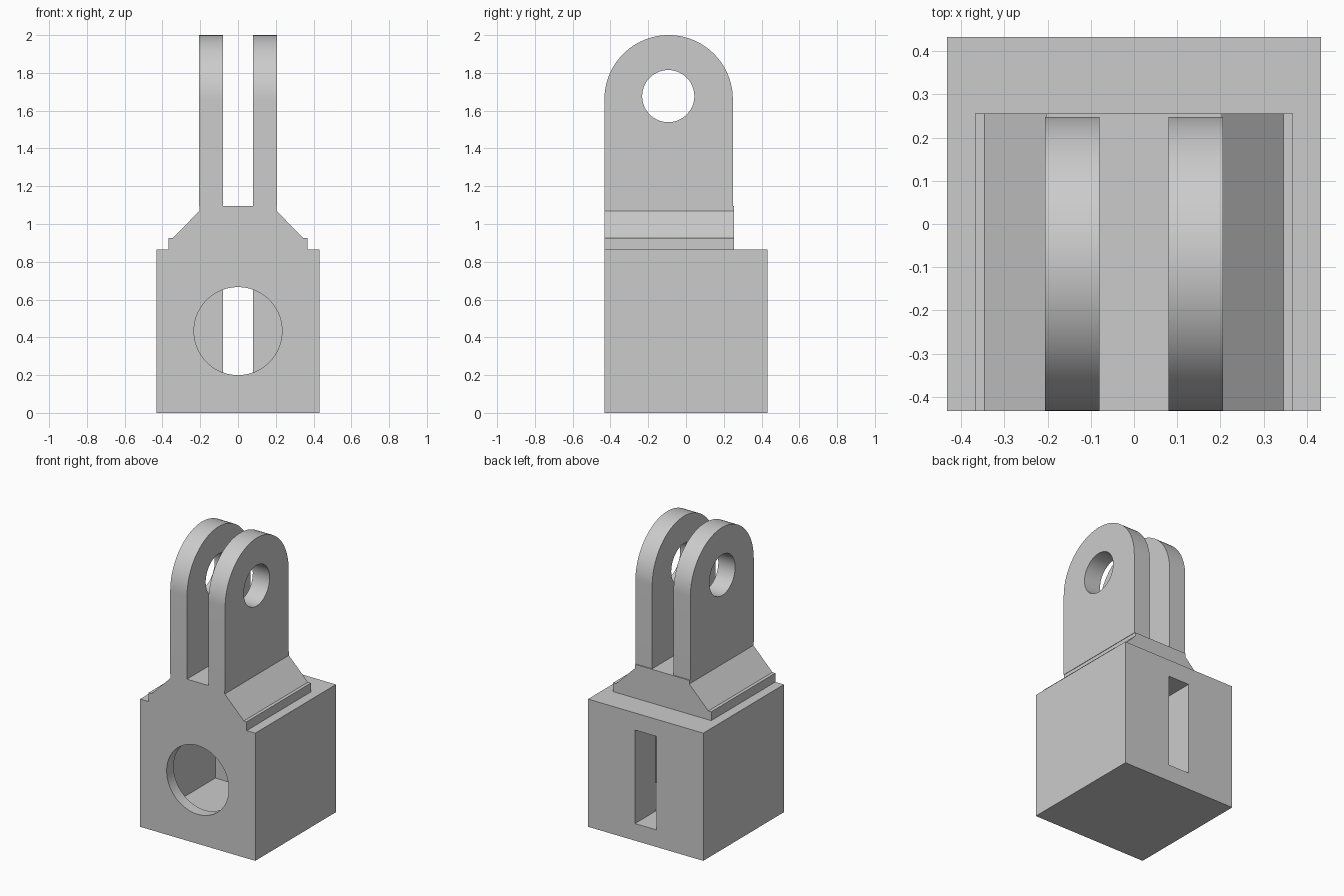
import bpy
import bmesh
from math import pi, sin, cos, radians
from mathutils import Matrix, Vector

cube = bpy.data.objects.get("Cube")
if cube:
    bpy.data.objects.remove(cube, do_unlink=True)

grey = bpy.data.materials.new("plain grey")
grey.use_nodes = True
colour = (0.6, 0.6, 0.6, 1)
grey.diffuse_color = colour
grey.node_tree.nodes["Principled BSDF"].inputs["Base Color"].default_value = colour


def make_object(name, bm):
    bmesh.ops.recalc_face_normals(bm, faces=bm.faces)
    mesh = bpy.data.meshes.new(name)
    bm.to_mesh(mesh)
    bm.free()
    mesh.materials.append(grey)
    obj = bpy.data.objects.new(name, mesh)
    bpy.context.collection.objects.link(obj)
    return obj


def box(name, low, high):
    low, high = Vector(low), Vector(high)
    bm = bmesh.new()
    bmesh.ops.create_cube(bm, size=1)
    bmesh.ops.scale(bm, vec=high - low, verts=bm.verts)
    bmesh.ops.translate(bm, vec=(low + high) / 2, verts=bm.verts)
    return make_object(name, bm)


def cylinder(name, centre, radius, length, axis):
    bm = bmesh.new()
    bmesh.ops.create_cone(bm, cap_ends=True, segments=96, radius1=radius,
                          radius2=radius, depth=length)
    bmesh.ops.rotate(bm, matrix=Matrix.Rotation(pi / 2, 3, axis), verts=bm.verts)
    bmesh.ops.translate(bm, vec=centre, verts=bm.verts)
    return make_object(name, bm)


def prism(name, points, offset):
    bm = bmesh.new()
    face = bm.faces.new([bm.verts.new(p) for p in points])
    grown = bmesh.ops.extrude_face_region(bm, geom=[face])["geom"]
    moved = [v for v in grown if isinstance(v, bmesh.types.BMVert)]
    bmesh.ops.translate(bm, vec=offset, verts=moved)
    return make_object(name, bm)


def activate(obj):
    bpy.ops.object.select_all(action="DESELECT")
    obj.select_set(True)
    bpy.context.view_layer.objects.active = obj


def cut(obj, cutter):
    mod = obj.modifiers.new("cut", "BOOLEAN")
    mod.operation = "DIFFERENCE"
    mod.solver = "EXACT"
    mod.object = cutter
    activate(obj)
    bpy.ops.object.modifier_apply(modifier=mod.name)
    bpy.data.objects.remove(cutter, do_unlink=True)


def smooth(obj):
    activate(obj)
    bpy.ops.object.shade_smooth_by_angle(angle=radians(30))


half = 0.432
block_top = 0.866
mid = block_top / 2
room = 0.317
shoulder_back = 0.255
prong_base = 1.095

# Hollow block with a round front opening and a narrow back slot
block = box("block", (-half, -half, 0), (half, half, block_top))
cut(block, box("cavity_cutter", (-room, -0.357, mid - room), (room, 0.21, mid + room)))
cut(block, cylinder("opening_cutter", (0, -half, mid), 0.233, 0.4, "X"))
cut(block, box("slot_cutter", (-0.08, 0.1, mid - room), (0.08, 0.6, mid + room)))
smooth(block)

# Stepped and sloped shoulder on top of the block
side = [(0.368, block_top), (0.368, 0.926), (0.346, 0.926), (0.203, 1.07), (0.203, prong_base)]
outline = side + [(-x, z) for x, z in reversed(side)]
prism("shoulder", [(x, -half, z) for x, z in outline], (0, shoulder_back + half, 0))

# Pair of round-topped prongs with a pin hole
radius = 0.34
arch_y, arch_z = radius - half, 2 - radius
steps = 48
arch = [(arch_y + radius * cos(pi * i / steps), arch_z + radius * sin(pi * i / steps))
        for i in range(steps + 1)]
arch += [(-half, prong_base), (arch_y + radius, prong_base)]
for name, x in (("left_prong", 0.08), ("right_prong", -0.206)):
    prong = prism(name, [(x, y, z) for y, z in arch], (0.126, 0, 0))
    cut(prong, cylinder("pin_cutter", (x, arch_y - 0.002, 1.677), 0.138, 0.6, "Y"))
    smooth(prong)
